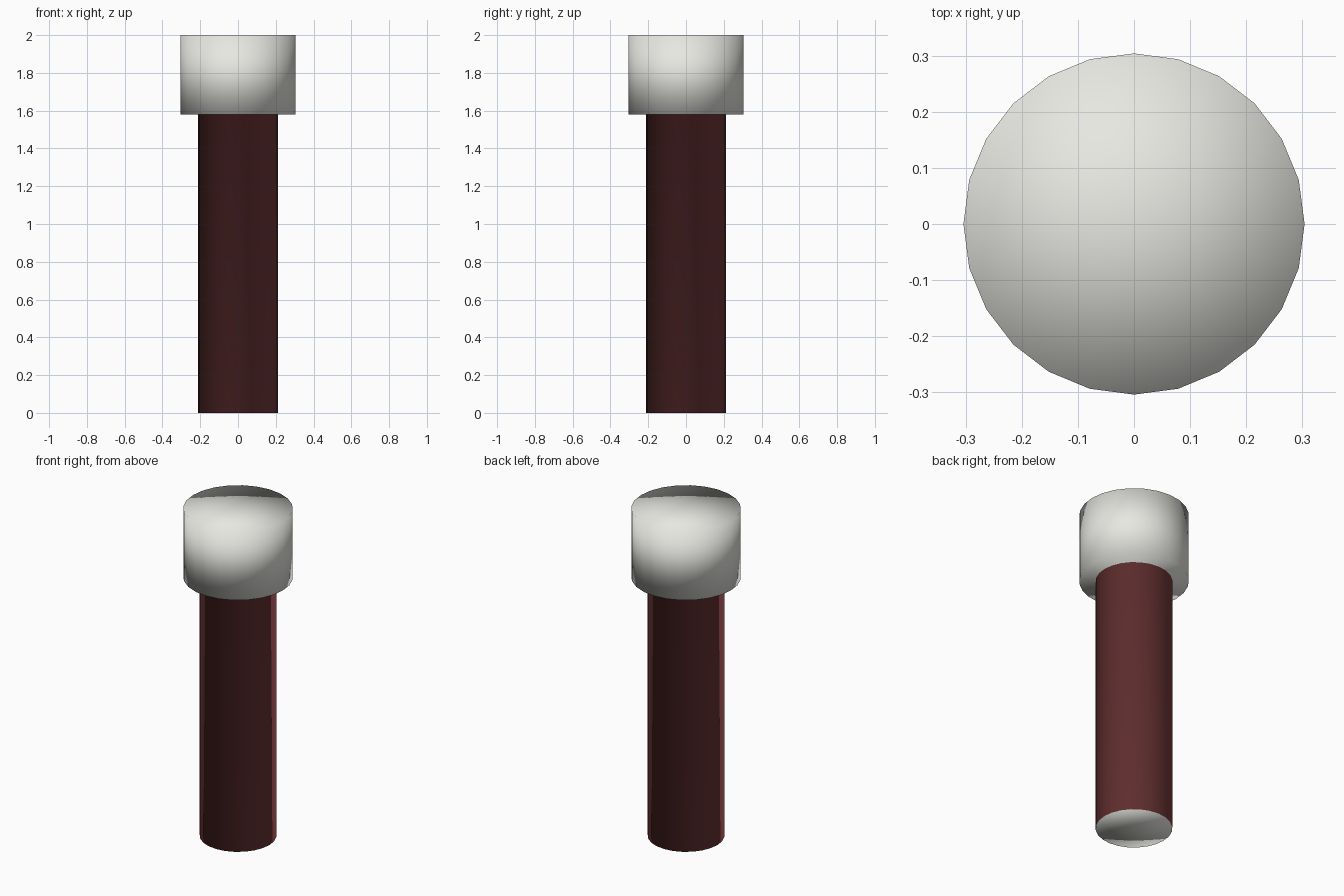
import bpy, bmesh, math

if "Cube" in bpy.data.objects:
    bpy.data.objects.remove(bpy.data.objects["Cube"])

SIDES = 24
SHAFT_R, HEAD_R = 0.213, 0.304
HEAD_BOTTOM, TOP = 1.58, 2.0


def make_material(name, color):
    mat = bpy.data.materials.new(name)
    mat.diffuse_color = color
    mat.use_nodes = True
    mat.node_tree.nodes["Principled BSDF"].inputs["Base Color"].default_value = mat.diffuse_color
    return mat


bm = bmesh.new()


def ring(radius, z):
    return [bm.verts.new((radius * math.cos(2 * math.pi * i / SIDES),
                          radius * math.sin(2 * math.pi * i / SIDES), z))
            for i in range(SIDES)]


def bridge(low, high, slot):
    for i in range(SIDES):
        j = (i + 1) % SIDES
        bm.faces.new((low[i], low[j], high[j], high[i])).material_index = slot


def fan(loop, z, up):
    centre = bm.verts.new((0, 0, z))
    for i in range(SIDES):
        a, b = loop[i], loop[(i + 1) % SIDES]
        bm.faces.new((a, b, centre) if up else (b, a, centre))


# One continuous turned body: shaft, underside of head, head wall
profile = [(SHAFT_R, 0), (SHAFT_R, HEAD_BOTTOM), (HEAD_R, HEAD_BOTTOM), (HEAD_R, TOP)]
rings = [ring(r, z) for r, z in profile]
for low, high, slot in zip(rings, rings[1:], (1, 0, 0)):
    bridge(low, high, slot)

# Flat fan ends
fan(rings[0], 0, False)
fan(rings[-1], TOP, True)

# Shading is smooth across every edge, including the rims
for face in bm.faces:
    face.smooth = True

mesh = bpy.data.meshes.new("headed_post")
bm.to_mesh(mesh)
bm.free()
mesh.materials.append(make_material("pale_head", (0.8, 0.8, 0.76, 1)))
mesh.materials.append(make_material("dark_red_shaft", (0.18, 0.042, 0.043, 1)))
post = bpy.data.objects.new("headed_post", mesh)
bpy.context.collection.objects.link(post)
